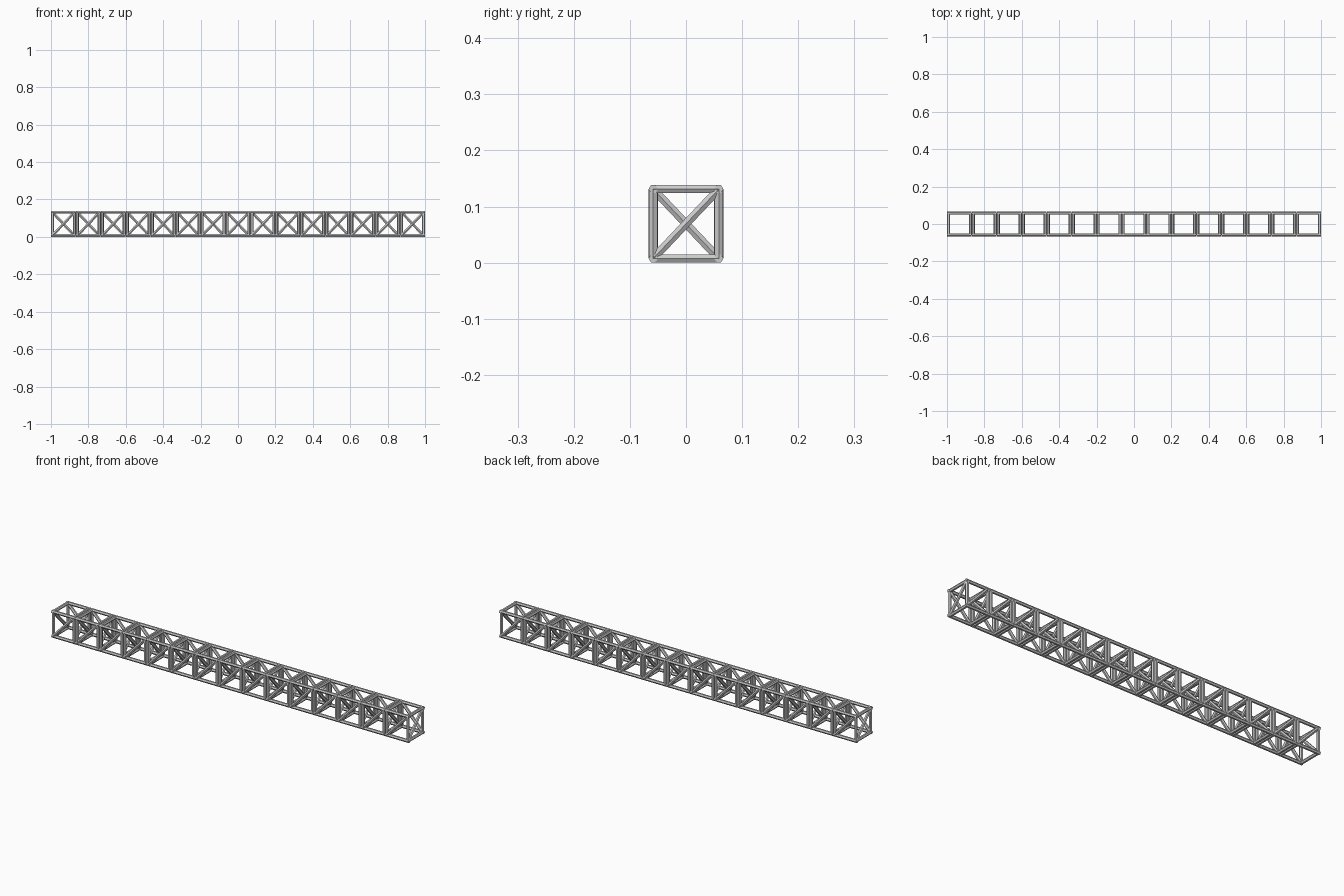
import bpy, bmesh, math
from mathutils import Vector

if "Cube" in bpy.data.objects:
    bpy.data.objects.remove(bpy.data.objects["Cube"])

BAYS = 15
PITCH = 2.0 / BAYS
R = 0.0083                 # bar radius
A = PITCH / 2 - R          # half spacing of bar axes
Z0, Z1 = 0.0078, 0.131


def bar(bm, a, b, side, ext=0.0):
    """Six-sided bar from a to b, one corner pointing toward side."""
    a, b = Vector(a), Vector(b)
    d = (b - a).normalized()
    a, b = a - d * ext, b + d * ext
    u = Vector(side)
    u = (u - d * u.dot(d)).normalized()
    v = d.cross(u)
    rings = []
    for p in (a, b):
        rings.append([bm.verts.new(p + R * (math.cos(math.pi * i / 3) * u + math.sin(math.pi * i / 3) * v))
                      for i in range(6)])
    for i in range(6):
        j = (i + 1) % 6
        bm.faces.new((rings[0][i], rings[0][j], rings[1][j], rings[1][i]))
    bm.faces.new(rings[0][::-1])
    bm.faces.new(rings[1])


def make_part(name, bars):
    bm = bmesh.new()
    for spec in bars:
        bar(bm, *spec)
    me = bpy.data.meshes.new(name)
    bm.to_mesh(me)
    bm.free()
    ob = bpy.data.objects.new(name, me)
    bpy.context.collection.objects.link(ob)
    # repeat the bay along the beam
    ob.location.x = -1 + PITCH / 2
    arr = ob.modifiers.new("bays", 'ARRAY')
    arr.count = BAYS
    arr.use_relative_offset = False
    arr.use_constant_offset = True
    arr.constant_offset_displace = (PITCH, 0, 0)


X, Y = (1, 0, 0), (0, 1, 0)
S = (-1, 1)

# long rails
make_part("rails", [((-A, s * A, z), (A, s * A, z), Y, R * 0.9) for s in S for z in (Z0, Z1)])
# cross bars at both ends of every bay
make_part("cross_bars", [((s * A, -A, z), (s * A, A, z), X) for s in S for z in (Z0, Z1)])
# upright posts
make_part("posts", [((s * A, t * A, Z0), (s * A, t * A, Z1), X) for s in S for t in S])
# one diagonal on each of the four upright faces
make_part("side_braces", [((s * A, -A, Z0), (-s * A, -A, Z1), Y) if s < 0 else
                          ((s * A, A, Z0), (-s * A, A, Z1), Y) for s in S])
make_part("end_braces", [((s * A, -s * A, Z0), (s * A, s * A, Z1), X) for s in S])
